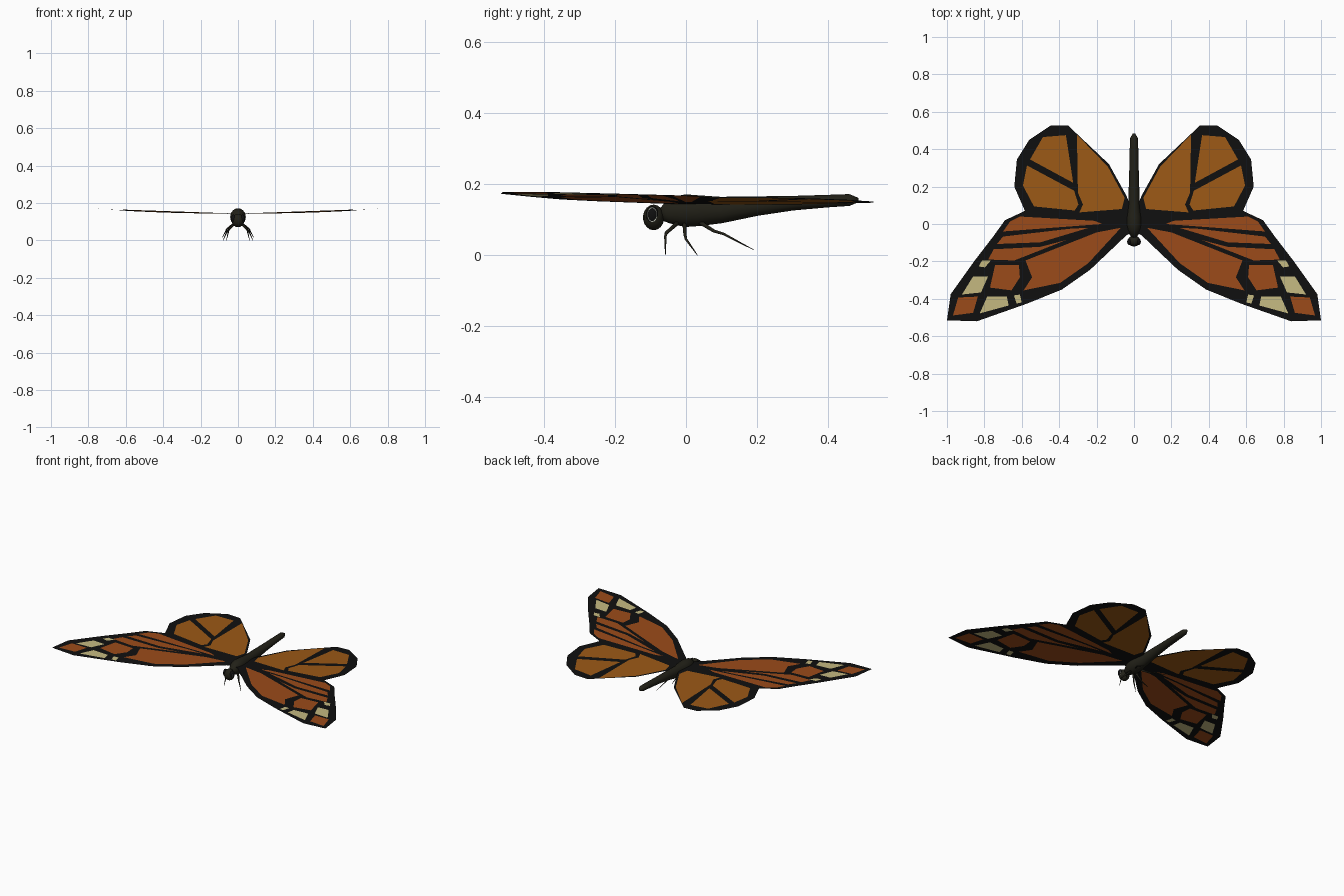
import bpy, bmesh
from math import sin, cos, pi
from mathutils import Vector
from mathutils.geometry import delaunay_2d_cdt

if "Cube" in bpy.data.objects:
    bpy.data.objects.remove(bpy.data.objects["Cube"])


def material(name, rgb):
    m = bpy.data.materials.new(name)
    m.diffuse_color = (*rgb, 1)
    m.use_nodes = True
    m.node_tree.nodes["Principled BSDF"].inputs["Base Color"].default_value = m.diffuse_color
    return m


BLACK = material("wing_black", (0.005, 0.005, 0.005))
AMBER = material("hind_orange", (0.33, 0.10, 0.008))
RUST = material("fore_orange", (0.33, 0.07, 0.01))
CREAM = material("cream", (0.56, 0.49, 0.22))
BODY = material("body_dark", (0.016, 0.015, 0.009))
RING = material("eye_ring", (0.4, 0.42, 0.36))


def add_object(name, bm, mats, smooth=False, mirror=False):
    me = bpy.data.meshes.new(name)
    bm.to_mesh(me)
    bm.free()
    for m in mats:
        me.materials.append(m)
    if smooth:
        for p in me.polygons:
            p.use_smooth = True
    ob = bpy.data.objects.new(name, me)
    bpy.context.collection.objects.link(ob)
    if mirror:
        ob.modifiers.new("mirror", 'MIRROR')
    return ob


def ccw(pts):
    area = sum(a[0] * b[1] - b[0] * a[1] for a, b in zip(pts, pts[1:] + pts[:1]))
    return pts if area > 0 else pts[::-1]


def wing(name, outline, cells):
    """One thin sheet: black outline with coloured cells cut into it."""
    mats = [BLACK, AMBER, RUST, CREAM]
    verts, faces, colours = [], [], [BLACK] + [c for c, _ in cells]
    for loop in [outline] + [p for _, p in cells]:
        loop = ccw(loop)
        faces.append(list(range(len(verts), len(verts) + len(loop))))
        verts += [Vector(p) for p in loop]
    vs, _, fs, _, _, origin = delaunay_2d_cdt(verts, [], faces, 1, 1e-5)
    bm = bmesh.new()
    bv = [bm.verts.new((v.x, v.y, 0.143 + 0.035 * v.x - 0.015 * max(v.y, 0))) for v in vs]
    for f, src in zip(fs, origin):
        face = bm.faces.new([bv[i] for i in f])
        face.material_index = mats.index(colours[max(src)] if src else BLACK)
        face.normal_update()
        if face.normal.z < 0:
            face.normal_flip()
    add_object(name, bm, mats, mirror=True)


def tube(name, path, radii, sides, mat, mirror=False):
    """Loft of elliptical rings (side radius, other radius) along a path."""
    bm = bmesh.new()
    pts = [Vector(p) for p in path]
    rings = []
    for i, p in enumerate(pts):
        t = (pts[min(i + 1, len(pts) - 1)] - pts[max(i - 1, 0)]).normalized()
        u = (Vector((1, 0, 0)) - t * t.x).normalized()
        v = t.cross(u)
        ru, rv = radii[i]
        rings.append([bm.verts.new(p + u * ru * cos(2 * pi * k / sides) + v * rv * sin(2 * pi * k / sides))
                      for k in range(sides)])
    for a, b in zip(rings, rings[1:]):
        for k in range(sides):
            j = (k + 1) % sides
            bm.faces.new((a[k], a[j], b[j], b[k]))
    bm.faces.new(rings[0][::-1])
    bm.faces.new(rings[-1])
    bmesh.ops.recalc_face_normals(bm, faces=bm.faces)
    return add_object(name, bm, [mat], True, mirror)


def ellipsoid(name, centre, radii, mat, mirror=False):
    bm = bmesh.new()
    bmesh.ops.create_uvsphere(bm, u_segments=14, v_segments=9, radius=1)
    bmesh.ops.scale(bm, vec=radii, verts=bm.verts)
    bmesh.ops.translate(bm, vec=centre, verts=bm.verts)
    return add_object(name, bm, [mat], True, mirror)


# fore wings
wing("fore_wings",
     [(0.02, -0.05), (0.04, -0.06), (0.235, -0.245), (0.385, -0.35), (0.57, -0.425), (0.84, -0.52),
      (1.0, -0.515), (0.98, -0.375), (0.855, -0.2), (0.755, -0.07), (0.69, 0.02), (0.583, 0.07), (0.02, 0.03)],
     [(RUST, [(0.17, 0.0), (0.21, 0.017), (0.61, 0.04), (0.663, 0.013), (0.7, -0.04)]),
      (RUST, [(0.24, -0.02), (0.34, -0.025), (0.7, -0.067), (0.733, -0.107), (0.5, -0.098)]),
      (RUST, [(0.36, -0.085), (0.5, -0.122), (0.75, -0.135), (0.78, -0.19), (0.64, -0.195)]),
      (RUST, [(0.07, -0.02), (0.2, -0.045), (0.58, -0.195), (0.545, -0.285), (0.59, -0.355),
              (0.395, -0.315), (0.245, -0.21)]),
      (RUST, [(0.615, -0.22), (0.743, -0.22), (0.77, -0.34), (0.655, -0.355), (0.61, -0.285)]),
      (CREAM, [(0.765, -0.195), (0.813, -0.195), (0.83, -0.227), (0.797, -0.232)]),
      (CREAM, [(0.78, -0.28), (0.86, -0.28), (0.92, -0.377), (0.818, -0.366)]),
      (CREAM, [(0.68, -0.388), (0.785, -0.388), (0.825, -0.478), (0.67, -0.436)]),
      (CREAM, [(0.61, -0.377), (0.642, -0.382), (0.628, -0.425), (0.6, -0.42)]),
      (RUST, [(0.835, -0.388), (0.94, -0.393), (0.968, -0.489), (0.86, -0.475)])])

# hind wings
wing("hind_wings",
     [(0.02, 0.03), (0.583, 0.07), (0.64, 0.2), (0.626, 0.345), (0.56, 0.45), (0.444, 0.527),
      (0.353, 0.527), (0.134, 0.32), (0.04, 0.15), (0.02, 0.1)],
     [(AMBER, [(0.305, 0.478), (0.14, 0.307), (0.05, 0.14), (0.065, 0.08), (0.292, 0.062),
               (0.273, 0.104), (0.3, 0.168)]),
      (AMBER, [(0.364, 0.475), (0.487, 0.465), (0.556, 0.345), (0.325, 0.22)]),
      (AMBER, [(0.572, 0.313), (0.32, 0.178), (0.297, 0.104), (0.317, 0.072), (0.535, 0.094), (0.594, 0.206)])])

# thorax and abdomen: y, z, half width, half height
profile = [(-0.07, 0.112, 0.014, 0.017), (-0.055, 0.117, 0.025, 0.029), (-0.03, 0.124, 0.036, 0.042),
           (0.0, 0.125, 0.042, 0.047), (0.04, 0.125, 0.04, 0.044), (0.1, 0.127, 0.031, 0.038),
           (0.2, 0.138, 0.028, 0.028), (0.3, 0.146, 0.025, 0.021), (0.4, 0.152, 0.023, 0.018),
           (0.46, 0.155, 0.02, 0.017), (0.485, 0.155, 0.006, 0.006)]
tube("body", [(0, y, z) for y, z, _, _ in profile], [(a, b) for _, _, a, b in profile], 14, BODY)

# head and eyes
ellipsoid("head", (0, -0.091, 0.106), (0.034, 0.03, 0.036), BODY)
ellipsoid("eyes", (0.024, -0.095, 0.114), (0.013, 0.018, 0.024), BLACK, True)
bm = bmesh.new()
loops = [[bm.verts.new((0.033, -0.095 + 0.014 * s * cos(a), 0.114 + 0.021 * s * sin(a)))
          for a in [2 * pi * k / 16 for k in range(16)]] for s in (1.0, 0.87)]
for k in range(16):
    j = (k + 1) % 16
    bm.faces.new((loops[0][k], loops[0][j], loops[1][j], loops[1][k]))
add_object("eye_rings", bm, [RING], mirror=True)

# three pairs of legs
legs = {"front_legs": [(0.018, -0.025, 0.09), (0.045, -0.056, 0.062), (0.05, -0.058, 0.052), (0.062, -0.058, 0.005)],
        "middle_legs": [(0.018, -0.004, 0.09), (0.05, -0.003, 0.058), (0.06, 0.0, 0.045), (0.08, 0.032, 0.005)],
        "rear_legs": [(0.018, 0.04, 0.092), (0.05, 0.078, 0.068), (0.06, 0.105, 0.06), (0.084, 0.19, 0.015)]}
for name, path in legs.items():
    if name != "rear_legs":
        path[-1] = (path[-1][0], path[-1][1], 0.0)
    tube(name, path, [(0.007, 0.007), (0.005, 0.005), (0.004, 0.004), (0.001, 0.001)], 6, BODY, True)
